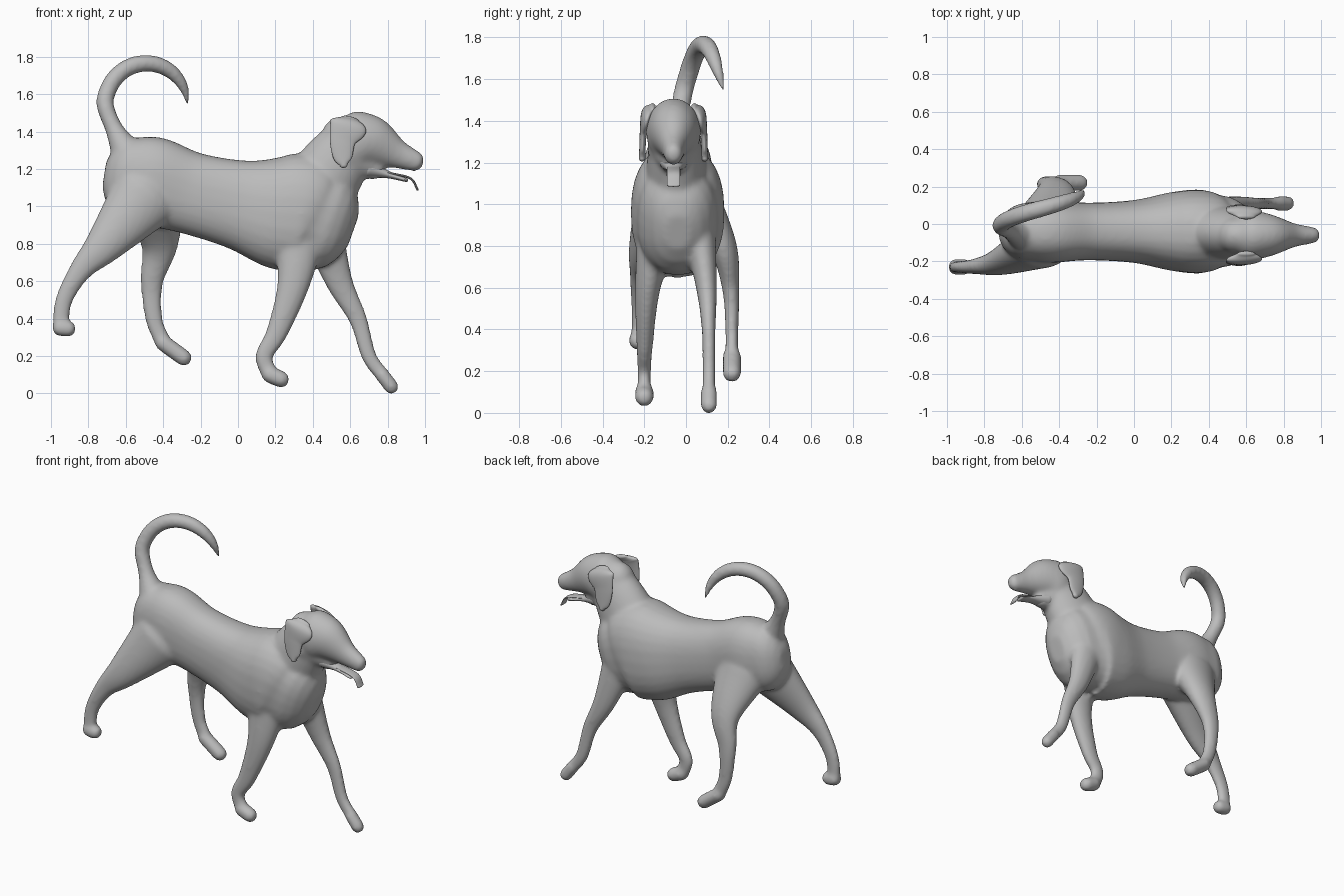
import bpy
import bmesh
from math import sin, cos, pi, copysign
from mathutils import Vector

if "Cube" in bpy.data.objects:
    bpy.data.objects.remove(bpy.data.objects["Cube"], do_unlink=True)

grey = bpy.data.materials.new("soft grey")
grey.use_nodes = True
colour = (0.5, 0.5, 0.5, 1)
grey.diffuse_color = colour
grey.node_tree.nodes["Principled BSDF"].inputs["Base Color"].default_value = colour

SIDES = 28
STEPS = 8
CAP_RINGS = 5
BODY_Y = -0.04
HEAD_Y = -0.06


def ease(start, end, t, power):
    """Move from start to end, quickly at first when power is above one."""
    return end + (start - end) * (1 - t) ** power


def stations(points, y_from, y_to, ratio, power=1, least_width=0, roundness=1):
    """Give side-profile points (x, z, half_depth) a sideways position and width."""
    last = len(points) - 1
    return [Vector((x, ease(y_from, y_to, i / last, power), z,
                    max(depth * ratio, least_width), depth, roundness))
            for i, (x, z, depth) in enumerate(points)]


def spline(knots):
    """Catmull-Rom curve through the stations."""
    padded = [knots[0] * 2 - knots[1]] + knots + [knots[-1] * 2 - knots[-2]]
    curve = []
    for a, b, c, d in zip(padded, padded[1:], padded[2:], padded[3:]):
        for i in range(STEPS):
            t = i / STEPS
            curve.append(b + ((c - a) * t
                              + (2 * a - 5 * b + 4 * c - d) * t ** 2
                              + (3 * b - a - 3 * c + d) * t ** 3) / 2)
    curve.append(knots[-1])
    return curve


def round_cap(ring, direction):
    """Shrinking rings that round off one end of a loft."""
    centre, tangent, width, depth, roundness = ring
    angles = [pi / 2 * k / CAP_RINGS for k in range(1, CAP_RINGS)]
    return [(centre + tangent * direction * min(width, depth) * sin(a),
             tangent, width * cos(a), depth * cos(a), roundness) for a in angles]


def loft(bm, knots):
    """Skin elliptical (or slightly boxy) rings along a smooth path."""
    curve = spline(knots)
    centres = [Vector(p[:3]) for p in curve]
    rings = []
    for i, p in enumerate(curve):
        ahead = centres[min(i + 1, len(curve) - 1)]
        behind = centres[max(i - 1, 0)]
        rings.append((centres[i], (ahead - behind).normalized(), *p[3:]))
    rings = round_cap(rings[0], -1)[::-1] + rings + round_cap(rings[-1], 1)

    loops = []
    for centre, tangent, width, depth, roundness in rings:
        across = Vector((0, 1, 0))
        across = (across - tangent * across.dot(tangent)).normalized()
        up = tangent.cross(across)
        loop = []
        for k in range(SIDES):
            angle = 2 * pi * k / SIDES
            u, v = [copysign(abs(f) ** roundness, f) for f in (cos(angle), sin(angle))]
            loop.append(bm.verts.new(centre + across * width * u + up * depth * v))
        loops.append(loop)
    for a, b in zip(loops, loops[1:]):
        for k in range(SIDES):
            n = (k + 1) % SIDES
            bm.faces.new((a[k], a[n], b[n], b[k]))
    bm.faces.new(loops[0][::-1])
    bm.faces.new(loops[-1])


def make(name, parts):
    """Turn one or more lofts into a smooth shaded object."""
    bm = bmesh.new()
    for knots in parts:
        loft(bm, knots)
    bmesh.ops.recalc_face_normals(bm, faces=bm.faces)
    mesh = bpy.data.meshes.new(name)
    bm.to_mesh(mesh)
    bm.free()
    mesh.materials.append(grey)
    mesh.shade_smooth()
    obj = bpy.data.objects.new(name, mesh)
    bpy.context.collection.objects.link(obj)
    return obj


def leg(points, root, foot, y_root, y_foot):
    """A limb tapering from root to foot radius; the last point is the toe."""
    limb, paw = points[:-1], points[-2:]
    last = len(limb) - 1
    tapered = [(x, z, ease(root, foot, i / last, 3)) for i, (x, z) in enumerate(limb)]
    toes = [(x, z, foot) for x, z in paw]
    return [stations(tapered, y_root, y_foot, 0.68, 5, 0.032),
            stations(toes, y_foot, y_foot, 1)]


# Trunk from rump to chest, with flattened flanks
trunk = stations([(-.57, 1.15, .22), (-.45, 1.13, .24), (-.25, 1.07, .22), (0, 1.01, .24),
                  (.2, .97, .3), (.35, .96, .32), (.44, .93, .28)],
                 BODY_Y, BODY_Y, 0.7, roundness=0.85)

# Neck rising into the skull, then skull, muzzle and throat
neck = stations([(.4, 1.05, .21), (.52, 1.23, .18), (.6, 1.34, .15)], BODY_Y, HEAD_Y, 0.75)
head = stations([(.54, 1.36, .12), (.62, 1.35, .16), (.72, 1.34, .14),
                 (.85, 1.28, .08), (.95, 1.24, .055)], HEAD_Y, HEAD_Y, 0.82)
throat = stations([(.6, 1.27, .14), (.73, 1.2, .06)], HEAD_Y, HEAD_Y, 0.9)

# Tail: a short root, then a tapering half circle swinging to the left
curl = [(-.59, 1.28, .09), (-.66, 1.41, .05)]
for i in range(9):
    t = i / 8
    curl.append((-.49 - .22 * cos(pi * t), 1.54 + .225 * sin(pi * t),
                 .007 + .04 * (1 - t ** 5)))
tail = stations(curl, HEAD_Y, .18, 1)

# Legs in mid stride
front_right = leg([(.33, .9), (.3, .6), (.21, .33), (.14, .2), (.17, .1), (.23, .075)],
                  .15, .046, -.13, -.2)
front_left = leg([(.44, .9), (.54, .6), (.64, .4), (.7, .2), (.77, .1), (.82, .035)],
                 .12, .04, .06, .11)
hind_right = leg([(-.5, 1.05), (-.71, .8), (-.84, .66), (-.93, .5), (-.95, .35), (-.91, .345)],
                 .19, .045, -.11, -.23)
hind_left = leg([(-.45, 1.05), (-.42, .8), (-.46, .6), (-.45, .4), (-.4, .27), (-.29, .19)],
                .18, .045, .03, .22)

# Blend everything into one continuous skin
skin = make("body", [trunk, neck, head, throat, tail]
            + front_right + front_left + hind_right + hind_left)
remesh = skin.modifiers.new("Blend", 'REMESH')
remesh.mode = 'VOXEL'
remesh.voxel_size = 0.012
remesh.use_smooth_shade = True
soften = skin.modifiers.new("Soften", 'SMOOTH')
soften.factor = 0.5
soften.iterations = 14

# Floppy ears, mirrored about the middle of the head
flap = [(.6, 1.465, .05), (.59, 1.43, .1), (.56, 1.35, .07), (.56, 1.26, .05), (.565, 1.22, .02)]
for name, side in (("right_ear", -1), ("left_ear", 1)):
    make(name, [stations(flap, HEAD_Y + side * .1, HEAD_Y + side * .15, 0.25, 3, 0.015)])

# Open lower jaw with the tongue hanging over it
make("lower_jaw", [stations([(.7, 1.2, .05), (.8, 1.17, .02), (.9, 1.14, .01)],
                            HEAD_Y, HEAD_Y, 1.3, 1, 0.035)])
make("tongue", [stations([(.8, 1.18, .006), (.92, 1.15, .006), (.96, 1.09, .006)],
                         HEAD_Y, HEAD_Y, 1, 1, 0.032)])
